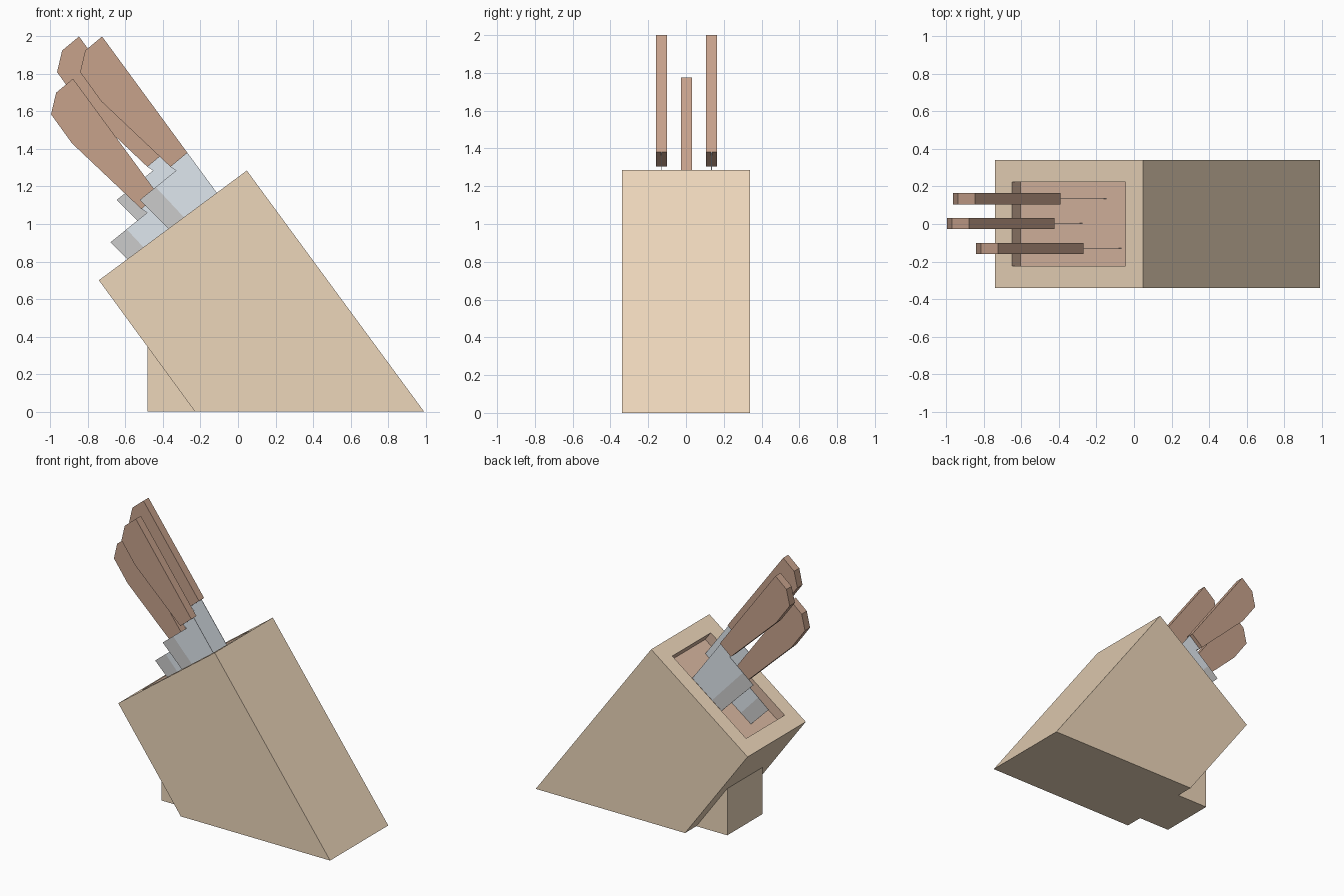
import bpy, bmesh
from mathutils import Vector

if "Cube" in bpy.data.objects:
    bpy.data.objects.remove(bpy.data.objects["Cube"])


def material(name, rgb):
    m = bpy.data.materials.new(name)
    m.diffuse_color = (*rgb, 1)
    m.use_nodes = True
    m.node_tree.nodes["Principled BSDF"].inputs["Base Color"].default_value = m.diffuse_color
    return m


WOOD = material("light_wood", (0.84, 0.67, 0.49))
INLAY = material("inlay_wood", (0.70, 0.48, 0.36))
HANDLE = material("handle_wood", (0.57, 0.36, 0.26))
STEEL = material("steel", (0.74, 0.80, 0.86))
EDGE = material("ground_edge", (0.53, 0.53, 0.53))


def prism_bmesh(profile, y, width):
    """Extrude an xz profile along y, centred on y."""
    bm = bmesh.new()
    face = bm.faces.new([bm.verts.new((x, y - width / 2, z)) for x, z in profile])
    ext = bmesh.ops.extrude_face_region(bm, geom=[face])
    verts = [g for g in ext["geom"] if isinstance(g, bmesh.types.BMVert)]
    bmesh.ops.translate(bm, verts=verts, vec=(0, width, 0))
    bmesh.ops.recalc_face_normals(bm, faces=bm.faces[:])
    return bm


def finish(name, bm, *mats):
    me = bpy.data.meshes.new(name)
    bm.to_mesh(me)
    bm.free()
    for m in mats:
        me.materials.append(m)
    ob = bpy.data.objects.new(name, me)
    bpy.context.collection.objects.link(ob)
    return ob


# Leaning block with a shallow recess in its sloping top
bm = prism_bmesh([(-0.742, 0.70), (0.047, 1.285), (0.992, 0), (-0.23, 0)], 0, 0.68)
up = Vector((-0.595, 0, 0.804))
bm.normal_update()
top = max(bm.faces, key=lambda f: f.normal.dot(up))
bmesh.ops.inset_region(bm, faces=[top], thickness=0.115, use_even_offset=True)
floor = bmesh.ops.extrude_discrete_faces(bm, faces=[top])["faces"][0]
bmesh.ops.translate(bm, verts=floor.verts[:], vec=up * -0.076)
for v in floor.verts:
    for f in v.link_faces:
        f.material_index = 1
finish("block", bm, WOOD, INLAY)

# Narrow foot propping up the overhang
finish("foot", prism_bmesh([(-0.483, 0), (-0.483, 0.347), (-0.23, 0)], 0, 0.415), WOOD)

# Three equal knives, shifted copies of one profile
handle = [(-0.725, 2.0), (-0.27, 1.38), (-0.36, 1.305),
          (-0.73, 1.655), (-0.842, 1.81), (-0.815, 1.925)]
blade = [(-0.27, 1.38), (-0.36, 1.305), (-0.33, 1.285),
         (-0.439, 1.197), (-0.159, 0.897), (0.0, 1.013)]
edge = [(-0.439, 1.197), (-0.524, 1.128), (-0.244, 0.848), (-0.159, 0.897)]
knives = {"front": (0, -0.13, 0), "middle": (-0.155, 0.003, -0.225), "back": (-0.123, 0.135, 0)}

for pos, (dx, y, dz) in knives.items():
    for part, prof, width, mat in (("handle", handle, 0.06, HANDLE),
                                   ("blade", blade, 0.003, STEEL),
                                   ("blade_edge", edge, 0.003, EDGE)):
        pts = [(x + dx, z + dz) for x, z in prof]
        finish(f"{pos}_knife_{part}", prism_bmesh(pts, y, width), mat)
